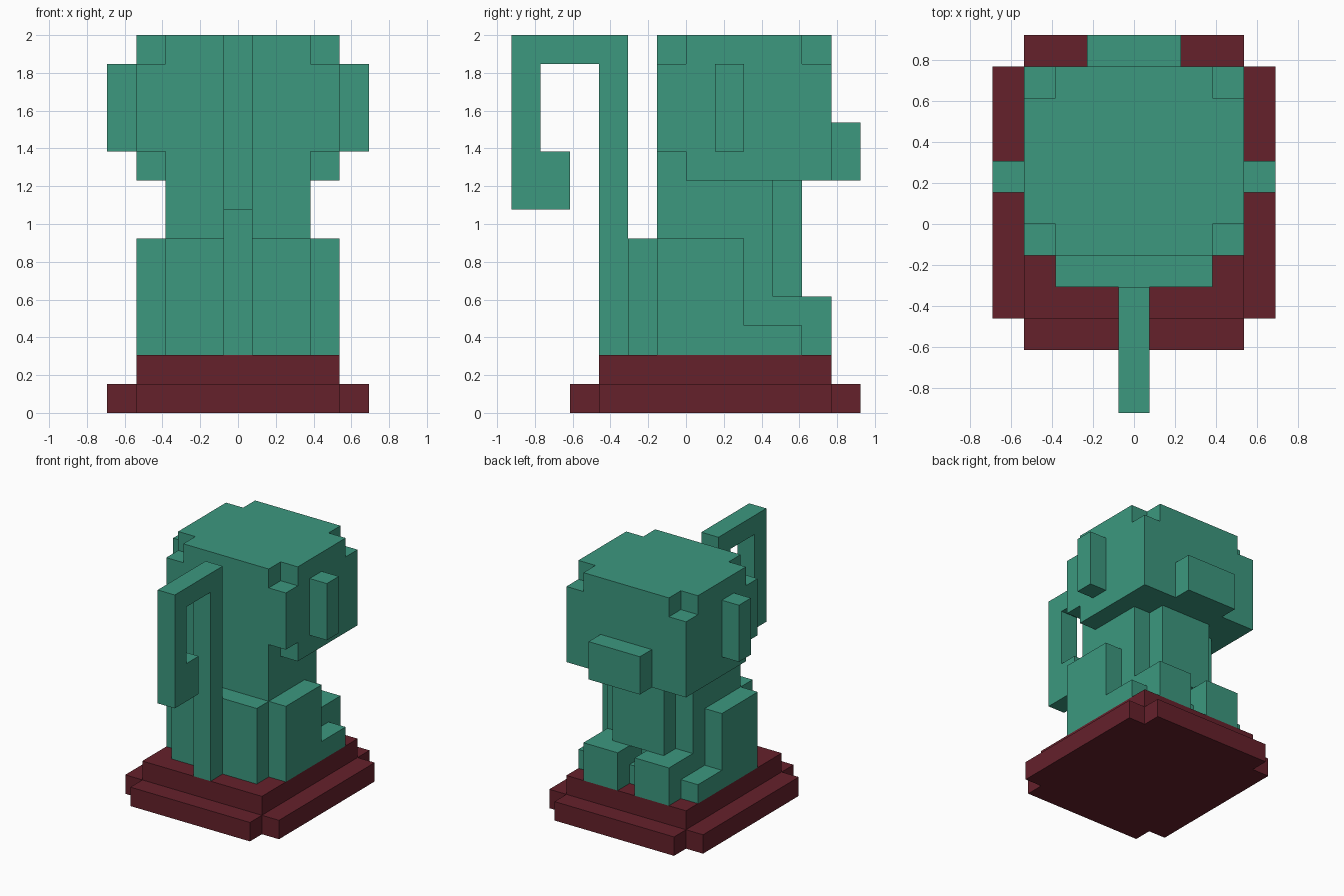
import bpy, bmesh

if "Cube" in bpy.data.objects:
    bpy.data.objects.remove(bpy.data.objects["Cube"])

U = 2 / 13  # one block unit


def material(name, rgb):
    m = bpy.data.materials.new(name)
    m.diffuse_color = (*rgb, 1)
    m.use_nodes = True
    m.node_tree.nodes["Principled BSDF"].inputs["Base Color"].default_value = m.diffuse_color
    return m


GREEN = material("jade green", (0.045, 0.314, 0.212))
RED = material("dark red", (0.130, 0.015, 0.024))


def prism(name, outline, axis, lo, hi, mat=GREEN):
    """Extrude an outline in block units: (y, z) along x, or (x, y) along z."""
    place = {"x": lambda a, b, t: (t, a, b), "z": lambda a, b, t: (a, b, t)}[axis]
    bm = bmesh.new()
    n = len(outline)
    rings = [[bm.verts.new([c * U for c in place(a, b, t)]) for a, b in outline]
             for t in (lo, hi)]
    bm.faces.new(rings[0])
    bm.faces.new(rings[1])
    for i in range(n):
        j = (i + 1) % n
        bm.faces.new((rings[0][i], rings[0][j], rings[1][j], rings[1][i]))
    bmesh.ops.recalc_face_normals(bm, faces=bm.faces)
    me = bpy.data.meshes.new(name)
    bm.to_mesh(me)
    bm.free()
    me.materials.append(mat)
    ob = bpy.data.objects.new(name, me)
    bpy.context.collection.objects.link(ob)
    return ob


def box(name, x, y, z, mat=GREEN):
    rect = [(x[0], y[0]), (x[1], y[0]), (x[1], y[1]), (x[0], y[1])]
    return prism(name, rect, "z", *z, mat)


def notched(x, y0, y1, back=True):
    """Rectangle with one-block notches at its corners."""
    i = x - 1
    pts = [(-i, y0), (i, y0), (i, y0 + 1), (x, y0 + 1)]
    pts += [(x, y1 - 1), (i, y1 - 1), (i, y1), (-i, y1), (-i, y1 - 1), (-x, y1 - 1)] \
        if back else [(x, y1), (-x, y1)]
    return pts + [(-x, y0 + 1), (-i, y0 + 1)]


# Stepped plinth
prism("plinth_lower", notched(4.5, -4, 6), "z", 0, 1, RED)
box("plinth_upper", (-3.5, 3.5), (-3, 5), (1, 2), RED)

# Torso
box("body", (-2.5, 2.5), (-1, 3), (2, 8))
box("haunch", (-2.5, 2.5), (-2, -1), (2, 6))
box("chest", (-1.5, 1.5), (3, 4), (4, 8))
box("belly_step", (-0.5, 0.5), (3, 4), (2, 3))

# Head, with clipped corners
prism("head_jaw", notched(3.5, -1, 5, back=False), "z", 8, 9)
box("head_middle", (-3.5, 3.5), (-1, 5), (9, 12))
prism("head_crown", notched(3.5, -1, 5), "z", 12, 13)
box("snout", (-1.5, 1.5), (5, 6), (8, 10))

# Paired legs, paws and ears
leg = [(-1, 2), (4, 2), (4, 3), (2, 3), (2, 6), (-1, 6)]
for side, s in (("left", -1), ("right", 1)):
    prism(side + "_hind_leg", leg, "x", *sorted((2.5 * s, 3.5 * s)))
    box(side + "_front_paw", sorted((0.5 * s, 2.5 * s)), (3, 5), (2, 4))
    box(side + "_ear", sorted((3.5 * s, 4.5 * s)), (1, 2), (9, 12))

# Hooked tail
tail = [(-2, 2), (-2, 13), (-6, 13), (-6, 7), (-4, 7), (-4, 9),
        (-5, 9), (-5, 12), (-3, 12), (-3, 2)]
prism("tail", tail, "x", -0.5, 0.5)
